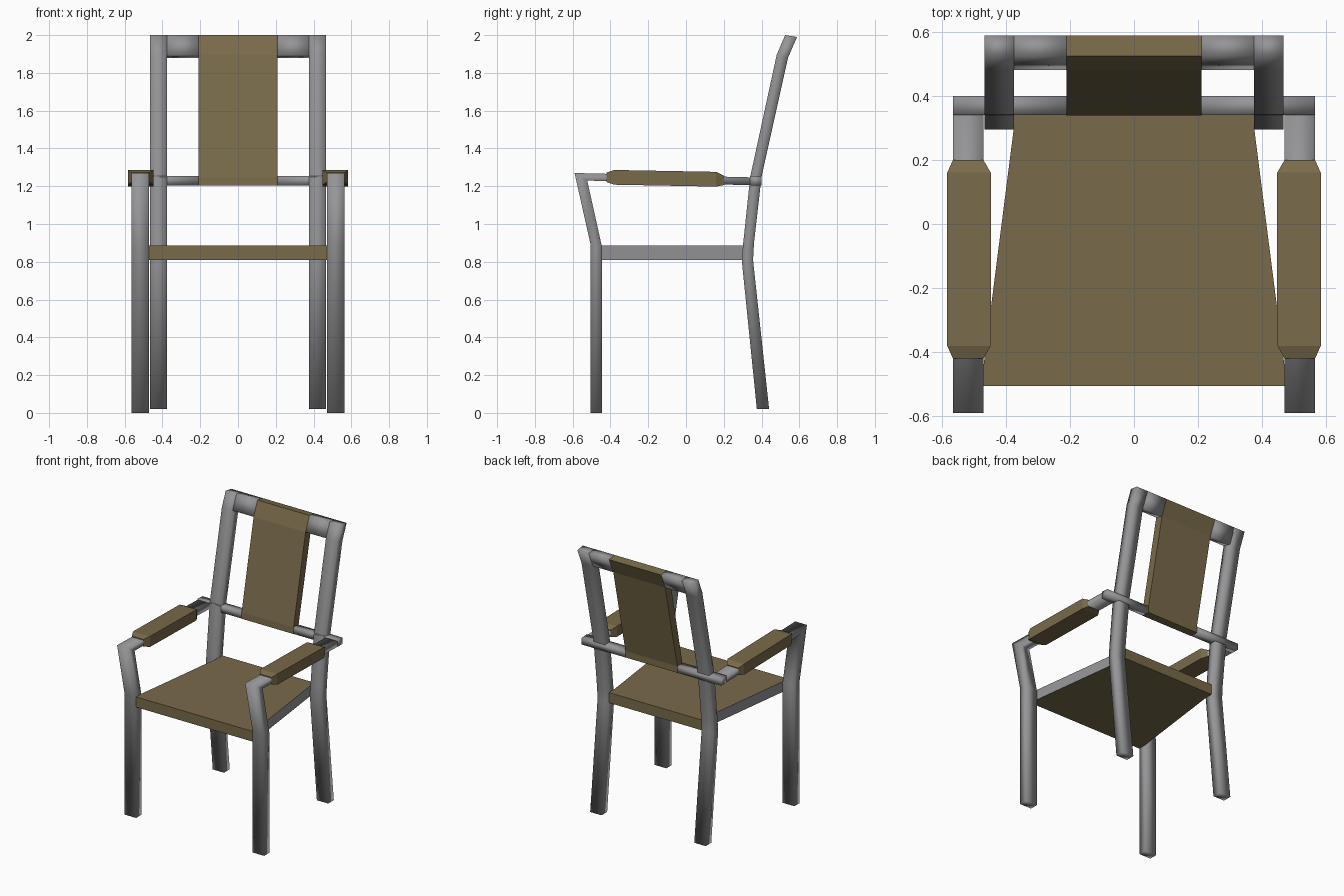
import bpy, bmesh

if "Cube" in bpy.data.objects:
    bpy.data.objects.remove(bpy.data.objects["Cube"])


def material(name, rgb):
    m = bpy.data.materials.new(name)
    m.diffuse_color = (*rgb, 1)
    m.use_nodes = True
    m.node_tree.nodes["Principled BSDF"].inputs["Base Color"].default_value = m.diffuse_color
    return m


METAL = material("grey metal", (0.30, 0.30, 0.31))
FABRIC = material("brown fabric", (0.19, 0.145, 0.068))


def loft(name, sections, mat, smooth=False, mirror=False):
    """Skin quads through a list of four-cornered sections and cap the ends."""
    bm = bmesh.new()
    rings = [[bm.verts.new(p) for p in s] for s in sections]
    for a, b in zip(rings, rings[1:]):
        for i in range(4):
            j = (i + 1) % 4
            bm.faces.new((a[i], a[j], b[j], b[i]))
    bm.faces.new(rings[0])
    bm.faces.new(rings[-1])
    bmesh.ops.recalc_face_normals(bm, faces=bm.faces)
    for f in bm.faces:
        f.smooth = smooth
    me = bpy.data.meshes.new(name)
    bm.to_mesh(me)
    bm.free()
    me.materials.append(mat)
    ob = bpy.data.objects.new(name, me)
    bpy.context.collection.objects.link(ob)
    if mirror:
        ob.modifiers.new("mirror", "MIRROR").use_axis[0] = True
    return ob


def strip(pairs, x0, x1):
    """Sections between x0 and x1 from paired (y, z) points."""
    return [[(x0, *a), (x1, *a), (x1, *b), (x0, *b)] for a, b in pairs]


# Back legs, rising into the backrest posts
low = [((0.375, 0.02), (0.44, 0.02)), ((0.295, 0.81), (0.355, 0.81)),
       ((0.303, 0.9), (0.36, 0.9)), ((0.34, 1.25), (0.40, 1.25))]
top = [((0.48, 1.895), (0.54, 1.88)), ((0.525, 2.0), (0.588, 1.99))]
loft("back_leg", strip(low + top, 0.375, 0.467), METAL, True, True)

# Top rail either side of the panel
loft("top_rail", strip(top, 0.21, 0.38), METAL, True, True)

# Lower back rail, reaching out to the armrests
rail = [((0.34, 1.205), (0.40, 1.203)), ((0.34, 1.255), (0.40, 1.25))]
loft("lower_rail", strip(rail, 0.21, 0.565), METAL, True, True)

# Backrest panel wrapped over both rails
loft("back_panel", strip([((0.338, 1.205), (0.40, 1.203)), ((0.341, 1.25), (0.40, 1.25))] + top,
                         -0.21, 0.21), FABRIC)

# Front leg bending forward, then back along the arm
arm = [((-0.505, 0), (-0.445, 0)), ((-0.505, 0.89), (-0.445, 0.88)),
       ((-0.59, 1.27), (-0.523, 1.23)), ((0.345, 1.247), (0.345, 1.205))]
loft("front_leg_and_arm", strip(arm, 0.47, 0.565), METAL, True, True)

# Padded armrests with tapered ends
pad = []
for y, x0, x1, z0, z1 in ((-0.42, 0.47, 0.565, 1.222, 1.272), (-0.38, 0.447, 0.583, 1.208, 1.286),
                          (0.16, 0.447, 0.583, 1.198, 1.276), (0.2, 0.47, 0.565, 1.206, 1.256)):
    pad.append([(x0, y, z0), (x1, y, z0), (x1, y, z1), (x0, y, z1)])
loft("arm_pad", pad, FABRIC, False, True)

# Tapered seat with grey side rails
seat = []
for y, w in ((-0.505, 0.47), (-0.445, 0.47), (0.3, 0.375), (0.355, 0.375)):
    seat.append([(-w, y, 0.81), (w, y, 0.81), (w, y, 0.885), (-w, y, 0.885)])
ob = loft("seat", seat, FABRIC)
ob.data.materials.append(METAL)
for f in ob.data.polygons:
    if abs(f.normal.x) > 0.8:
        f.material_index = 1
